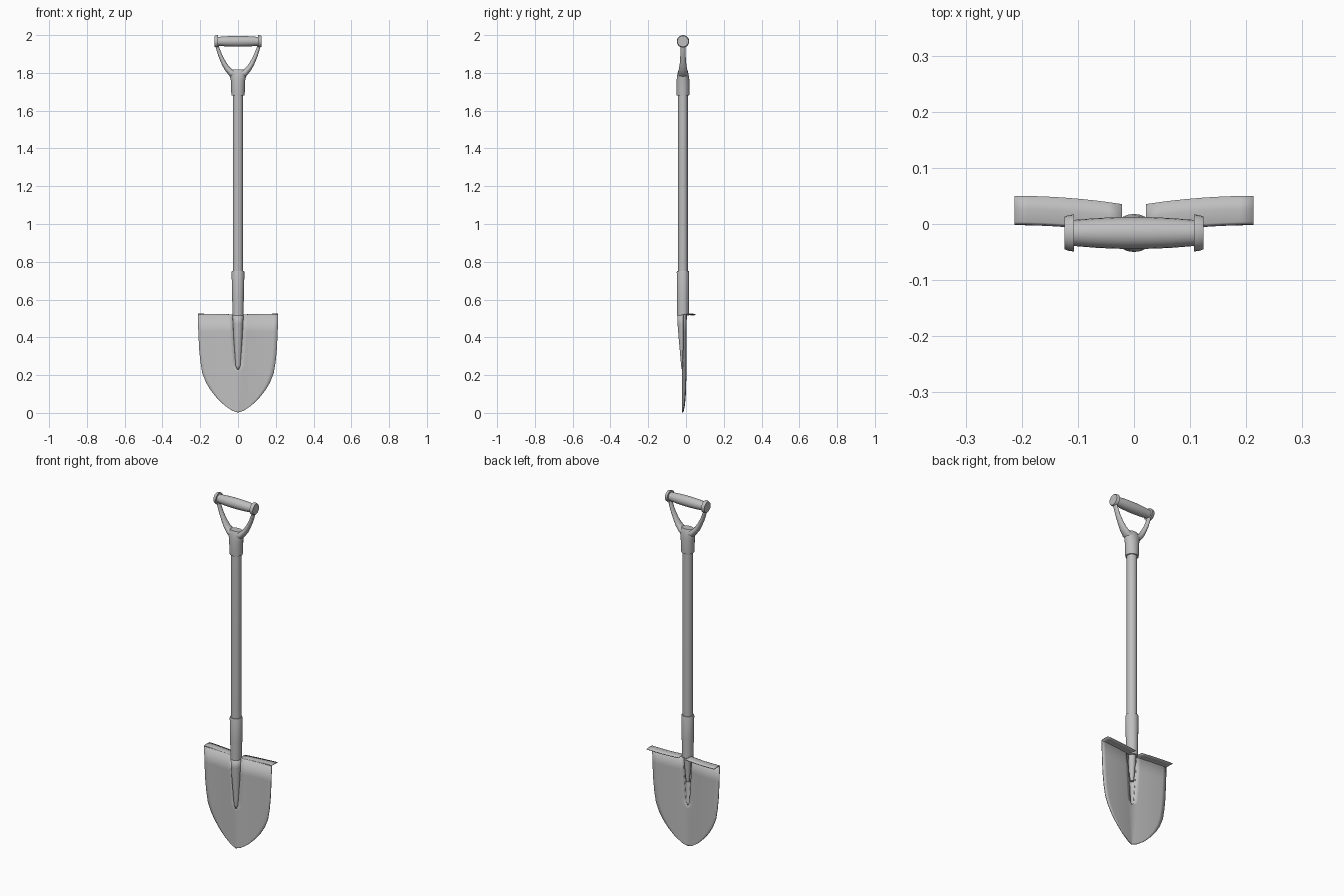
import bpy, bmesh, math
from mathutils import Vector

cube = bpy.data.objects.get("Cube")
if cube:
    bpy.data.objects.remove(cube)

grey = bpy.data.materials.new("plain_grey")
grey.use_nodes = True
GREY = (0.52, 0.52, 0.52, 1)
grey.diffuse_color = GREY
grey.node_tree.nodes["Principled BSDF"].inputs["Base Color"].default_value = GREY

AXIS_Y = -0.016   # the shaft runs slightly in front of the centre
SIDES = 20
FOOT_Z = 0.52     # height of the foot rest


def strip(name, rows, closed=False, thickness=0, mirror=False):
    """Skin rows of points; closed rows become a capped tube."""
    bm = bmesh.new()
    grid = [[bm.verts.new(p) for p in row] for row in rows]
    n = len(grid[0])
    for a, b in zip(grid, grid[1:]):
        for i in range(n if closed else n - 1):
            j = (i + 1) % n
            bm.faces.new((a[i], a[j], b[j], b[i]))
    if closed:
        bm.faces.new(grid[0])
        bm.faces.new(grid[-1])
    else:
        bmesh.ops.remove_doubles(bm, verts=bm.verts, dist=0.00005)
    bmesh.ops.recalc_face_normals(bm, faces=bm.faces)
    mesh = bpy.data.meshes.new(name)
    bm.to_mesh(mesh)
    bm.free()
    mesh.materials.append(grey)
    ob = bpy.data.objects.new(name, mesh)
    bpy.context.collection.objects.link(ob)
    bpy.ops.object.select_all(action="DESELECT")
    ob.select_set(True)
    bpy.context.view_layer.objects.active = ob
    bpy.ops.object.shade_smooth_by_angle(angle=math.radians(35))
    if mirror:
        ob.modifiers.new("mirror", "MIRROR").use_clip = True
    if thickness:
        mod = ob.modifiers.new("sheet", "SOLIDIFY")
        mod.thickness = thickness
        mod.offset = 0
    return ob


def ring(centre, u, v):
    """Ellipse around centre spanned by half-axes u and v."""
    turns = [2 * math.pi * i / SIDES for i in range(SIDES)]
    return [Vector(centre) + Vector(u) * math.cos(t) + Vector(v) * math.sin(t) for t in turns]


def upright(name, sections):
    """Vertical tube from (z, half width, half depth)."""
    rows = [ring((0, AXIS_Y, z), (w, 0, 0), (0, d, 0)) for z, w, d in sections]
    return strip(name, rows, closed=True)


def sample(table, z):
    """Linear lookup in a list of (z, value)."""
    for (z0, a), (z1, b) in zip(table, table[1:]):
        if z <= z1:
            return a + (b - a) * max(0, (z - z0) / (z1 - z0))
    return table[-1][1]


# Shaft, tapering where it enters the blade socket
upright("shaft", [(0.37, 0.009, 0.009), (0.42, 0.014, 0.014), (0.52, 0.021, 0.022),
                  (0.62, 0.027, 0.026), (1.72, 0.027, 0.026)])

# Closed collar above the blade
upright("blade_collar", [(0.515, 0.029, 0.031), (0.62, 0.031, 0.032),
                         (0.745, 0.034, 0.033), (0.752, 0.032, 0.031)])

# Handle collar
upright("handle_collar", [(1.68, 0.034, 0.033), (1.70, 0.036, 0.034), (1.76, 0.038, 0.034),
                          (1.785, 0.044, 0.031), (1.805, 0.046, 0.027), (1.818, 0.035, 0.022)])

# Handle arms: inner edge, outer edge, half depth
arm = [((0.0, 1.818), (0.0, 1.76), 0.027), ((0.030, 1.817), (0.044, 1.782), 0.026),
       ((0.048, 1.835), (0.070, 1.815), 0.021), ((0.064, 1.858), (0.086, 1.845), 0.017),
       ((0.084, 1.895), (0.104, 1.888), 0.014), ((0.100, 1.935), (0.117, 1.932), 0.013),
       ((0.108, 1.965), (0.121, 1.965), 0.014)]
for side, label in ((1, "left"), (-1, "right")):
    rows = []
    for (xi, zi), (xo, zo), depth in arm:
        inner, outer = Vector((side * xi, AXIS_Y, zi)), Vector((side * xo, AXIS_Y, zo))
        rows.append(ring((inner + outer) / 2, (outer - inner) / 2, (0, depth, 0)))
    strip("handle_arm_" + label, rows, closed=True)


def lathe_x(name, profile):
    """Round part along x from (x, radius)."""
    return strip(name, [ring((x, AXIS_Y, 1.967), (0, r, 0), (0, 0, r)) for x, r in profile],
                 closed=True)


# Bulging grip and its end caps
lathe_x("grip", [(x * 0.11, 0.0285 - 0.0055 * x * x) for x in (-1, -0.6, -0.3, 0, 0.3, 0.6, 1)])
for side, label in ((1, "left"), (-1, "right")):
    lathe_x("grip_cap_" + label, [(side * 0.107, 0.033), (side * 0.116, 0.032), (side * 0.124, 0.029)])

# Blade outline and the slot behind the socket
outline = [(0.002, 0.0), (0.012, 0.03), (0.04, 0.072), (0.08, 0.113), (0.12, 0.145), (0.16, 0.169),
           (0.21, 0.189), (0.27, 0.199), (0.34, 0.206), (0.43, 0.210), (FOOT_Z, 0.213)]
slot = [(0.23, 0.0), (0.25, 0.011), (0.40, 0.022), (FOOT_Z, 0.028)]
COLUMNS = 9


def dish(x):
    return -0.4 * max(0, 0.213 - abs(x)) ** 2


# Blade sheet, dished from side to side
levels = sorted({z for z, _ in outline} | {z for z, _ in slot})
rows = []
for z in levels:
    a, b = sample(slot, z), sample(outline, z)
    xs = [a + (b - a) * i / (COLUMNS - 1) for i in range(COLUMNS)]
    rows.append([(x, dish(x), z) for x in xs])
strip("blade", rows, thickness=0.004, mirror=True)

# Foot rests folded back from the top edge
xs = [0.021 + (0.213 - 0.021) * i / (COLUMNS - 1) for i in range(COLUMNS)]
rest = [[(x, dish(x) + back, FOOT_Z + 0.004 * (x / 0.213) ** 2 - drop) for x in xs]
        for back, drop in ((0, 0.002), (0.004, 0), (0.027, 0), (0.050, 0.002))]
strip("foot_rests", rest, thickness=0.004, mirror=True)

# Half-round socket pressed forward out of the blade, hollow behind
front = [(0.23, 0.003), (0.25, 0.008), (0.30, 0.013), (0.40, 0.023), (0.47, 0.029), (FOOT_Z, 0.031)]
rows = []
for z, depth in front:
    w = max(0.004, sample(slot, z))
    rows.append([(-w * math.cos(math.pi * i / 12),
                  dish(w) - depth * math.sin(math.pi * i / 12), z) for i in range(13)])
strip("blade_socket", rows, thickness=0.003)
